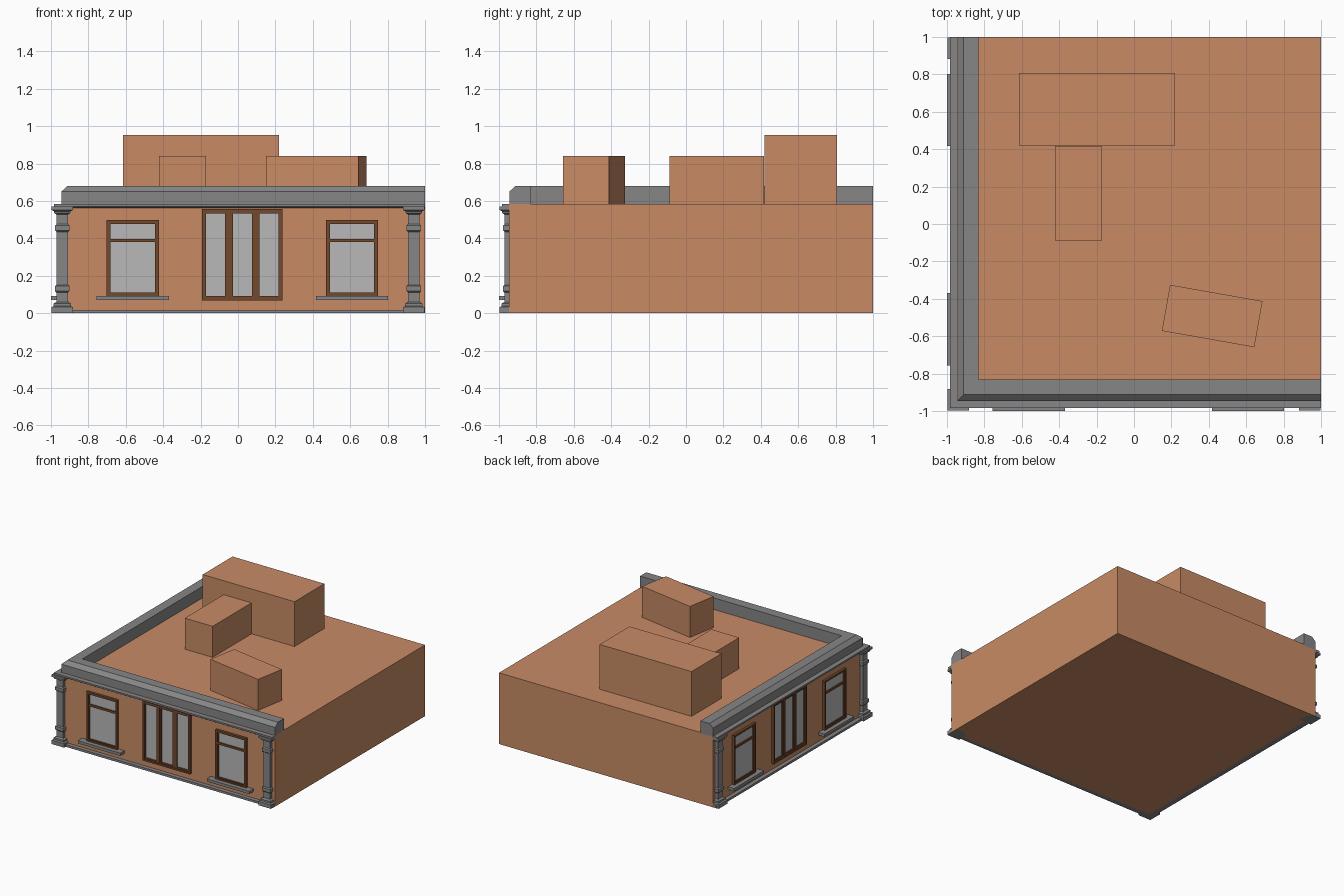
import bpy
import bmesh
from math import radians
from mathutils import Matrix

if "Cube" in bpy.data.objects:
    bpy.data.objects.remove(bpy.data.objects["Cube"])


def material(name, rgb):
    m = bpy.data.materials.new(name)
    m.diffuse_color = (*rgb, 1)
    m.use_nodes = True
    m.node_tree.nodes["Principled BSDF"].inputs["Base Color"].default_value = m.diffuse_color
    return m


WALL = material("terracotta", (0.58, 0.26, 0.13))
WOOD = material("dark_wood", (0.17, 0.065, 0.025))
GLASS = material("pale_glass", (0.48, 0.48, 0.48))
STONE = material("grey_stone", (0.24, 0.24, 0.24))


def finish(bm, name, mat):
    bmesh.ops.recalc_face_normals(bm, faces=bm.faces)
    me = bpy.data.meshes.new(name)
    bm.to_mesh(me)
    bm.free()
    me.materials.append(mat)
    ob = bpy.data.objects.new(name, me)
    bpy.context.collection.objects.link(ob)
    return ob


def add_box(bm, x, y, z, swap=False):
    """Box from (min, max) pairs; swap mirrors it across the x = y diagonal."""
    if swap:
        x, y = y, x
    size = [b - a for a, b in (x, y, z)]
    mid = [(a + b) / 2 for a, b in (x, y, z)]
    bmesh.ops.create_cube(bm, size=1, matrix=Matrix.Translation(mid) @ Matrix.Diagonal((*size, 1)))


def boxes(name, mat, items, swap=False):
    bm = bmesh.new()
    for x, y, z in items:
        add_box(bm, x, y, z, swap)
    return finish(bm, name, mat)


def loft(bm, rings):
    rings = [[bm.verts.new(p) for p in r] for r in rings]
    n = len(rings[0])
    for a, b in zip(rings, rings[1:]):
        for i in range(n):
            j = (i + 1) % n
            bm.faces.new((a[i], a[j], b[j], b[i]))
    bm.faces.new(rings[0])
    bm.faces.new(rings[-1])


def corner_strip(name, profile):
    """Sweep a (depth, z) profile along the front, round the corner, along the left side."""
    bm = bmesh.new()
    loft(bm, [[(1, d, z) for d, z in profile],
              [(d, d, z) for d, z in profile],
              [(d, 1, z) for d, z in profile]])
    return finish(bm, name, STONE)


def column(name, cx, cy):
    section = [(0.057, 0.0), (0.057, 0.032), (0.046, 0.038), (0.046, 0.052), (0.03, 0.06),
               (0.03, 0.11), (0.038, 0.118), (0.038, 0.145), (0.03, 0.152),
               (0.03, 0.435), (0.038, 0.442), (0.038, 0.468), (0.03, 0.476),
               (0.03, 0.528), (0.044, 0.536), (0.044, 0.545), (0.057, 0.552), (0.057, 0.57)]
    bm = bmesh.new()
    loft(bm, [[(cx + sx * h, cy + sy * h, z) for sx, sy in ((-1, -1), (1, -1), (1, 1), (-1, 1))]
              for h, z in section])
    return finish(bm, name, STONE)


F = -0.945       # facade plane
TOP = 0.585      # roof height
MID = 0.0235     # facade centre line

# Main body and rooftop blocks
boxes("building_body", WALL, [((F, 1), (F, 1), (0, TOP))])
boxes("roof_block_large", WALL, [((-0.615, 0.22), (0.42, 0.807), (TOP, 0.953))])
boxes("roof_block_long", WALL, [((-0.423, -0.17), (-0.087, 0.418), (TOP, 0.84))])
turned = boxes("roof_block_turned", WALL, [((-0.251, 0.251), (-0.125, 0.125), (0, 0.84 - TOP))])
turned.location = (0.418, -0.492, TOP)
turned.rotation_euler.z = radians(-10)

# Stone bands that wrap the two street sides
corner_strip("plinth", [(F + 0.01, 0), (-0.978, 0), (-0.978, 0.018), (F + 0.01, 0.018)])
corner_strip("cornice", [(F + 0.01, 0.562), (-0.972, 0.562), (-0.985, 0.57), (-0.985, 0.583),
                         (F + 0.01, 0.583)])
corner_strip("parapet", [(F, 0.575), (F, 0.65), (-0.912, 0.68), (-0.832, 0.68), (-0.832, 0.575)])

# Square columns
for tag, cx, cy in (("corner", -0.94, -0.94), ("front", 0.94, -0.94), ("left", -0.94, 0.94)):
    column(tag + "_column", cx, cy)


def frame(x, z, t, front):
    """Four bars of thickness t around the rectangle x, z."""
    y = (front, F + 0.01)
    return [((x[0], x[0] + t), y, z), ((x[1] - t, x[1]), y, z),
            ((x[0] + t, x[1] - t), y, (z[0], z[0] + t)),
            ((x[0] + t, x[1] - t), y, (z[1] - t, z[1]))]


# Windows, sills and the triple door, same on both street sides
for side, swap in (("front", False), ("left", True)):
    for tag, s in (("a", -1), ("b", 1)):
        c = MID + s * 0.586
        x = (c - 0.14, c + 0.14)
        bars = frame(x, (0.09, 0.498), 0.014, -0.966)
        bars += frame((x[0] + 0.014, x[1] - 0.014), (0.104, 0.484), 0.008, -0.958)
        bars.append(((x[0] + 0.014, x[1] - 0.014), (-0.96, F + 0.01), (0.38, 0.397)))
        boxes(f"{side}_window_frame_{tag}", WOOD, bars, swap)
        boxes(f"{side}_window_glass_{tag}", GLASS,
              [((x[0] + 0.01, x[1] - 0.01), (-0.949, F + 0.01), (0.1, 0.49))], swap)
        boxes(f"{side}_window_sill_{tag}", STONE,
              [((c - 0.193, c + 0.193), (-1, F + 0.01), (0.07, 0.093))], swap)

    bars = frame((MID - 0.215, MID + 0.215), (0.068, 0.558), 0.014, -0.966)
    panes = []
    for k in (-1, 0, 1):
        c = MID + k * 0.143
        bars += frame((c - 0.064, c + 0.064), (0.08, 0.546), 0.013, -0.958)
        panes.append(((c - 0.055, c + 0.055), (-0.949, F + 0.01), (0.088, 0.538)))
    for k in (-0.5, 0.5):
        c = MID + k * 0.143
        bars.append(((c - 0.009, c + 0.009), (-0.962, F + 0.01), (0.08, 0.546)))
    boxes(f"{side}_door_frame", WOOD, bars, swap)
    boxes(f"{side}_door_glass", GLASS, panes, swap)
